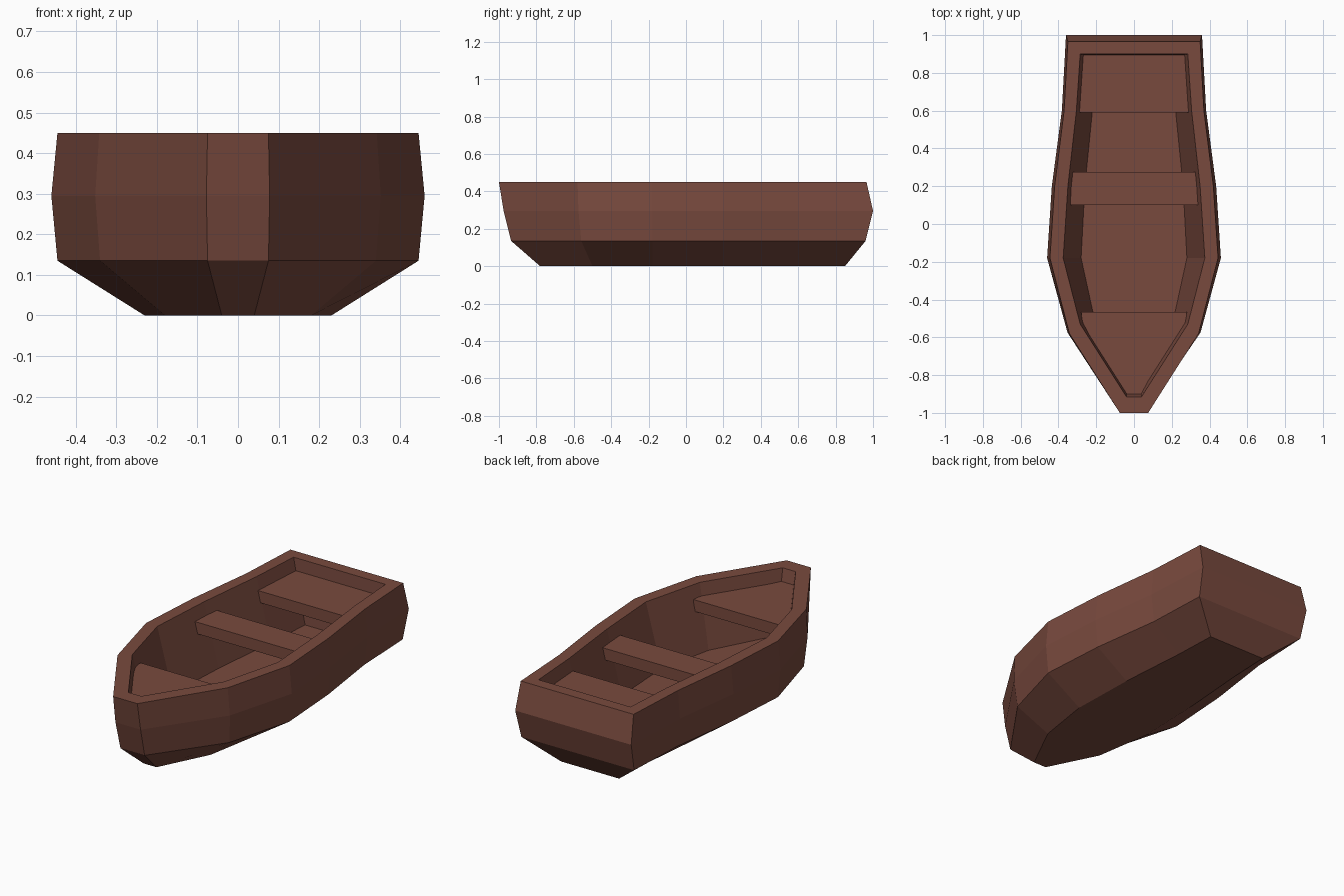
import bpy

if "Cube" in bpy.data.objects:
    bpy.data.objects.remove(bpy.data.objects["Cube"])

wood = bpy.data.materials.new("dark brown wood")
wood.diffuse_color = (0.19, 0.068, 0.048, 1)
wood.use_nodes = True
wood.node_tree.nodes["Principled BSDF"].inputs["Base Color"].default_value = wood.diffuse_color


def loft(name, rings):
    """Skin closed loops mirrored in x. Each ring: (half outline of (x, y) or (x, y), z)."""
    verts, faces = [], []
    n = 2 * len(rings[0][0])
    for half, z in rings:
        loop = list(half) + [(-x, y) for x, y in reversed(half)]
        verts += [(x, y, z) for x, y in loop]
    for r in range(len(rings) - 1):
        for i in range(n):
            j = (i + 1) % n
            faces.append((r * n + i, r * n + j, (r + 1) * n + j, (r + 1) * n + i))
    faces.append(tuple(reversed(range(n))))
    faces.append(tuple(range(len(verts) - n, len(verts))))
    mesh = bpy.data.meshes.new(name)
    mesh.from_pydata(verts, [], faces)
    mesh.materials.append(wood)
    obj = bpy.data.objects.new(name, mesh)
    bpy.context.collection.objects.link(obj)
    return obj


def outline(widths, bow, shoulder, stern):
    """Half outline through six stations from bow to stern."""
    return list(zip(widths, (bow, shoulder, -0.18, 0.2, 0.6, stern)))


# Hull: outside from keel plate up to the rim, then down the inside to the floor
loft("hull", [
    (outline((0.04, 0.18, 0.23, 0.22, 0.19, 0.18), -0.78, -0.50, 0.85), 0.0),
    (outline((0.075, 0.34, 0.445, 0.42, 0.365, 0.35), -0.935, -0.56, 0.96), 0.135),
    (outline((0.078, 0.352, 0.46, 0.435, 0.382, 0.36), -0.975, -0.575, 1.0), 0.295),
    (outline((0.075, 0.342, 0.445, 0.42, 0.37, 0.35), -1.0, -0.58, 0.965), 0.45),
    (outline((0.04, 0.285, 0.375, 0.35, 0.305, 0.285), -0.915, -0.53, 0.90), 0.45),
    (outline((0.03, 0.21, 0.28, 0.26, 0.22, 0.20), -0.84, -0.50, 0.88), 0.10),
])


def seat(name, half):
    loft(name, [(half, 0.315), (half, 0.38)])


# Seats, with their ends let slightly into the hull sides
seat("bow_seat", [(0.04, -0.91), (0.272, -0.53), (0.28, -0.465)])
seat("middle_seat", [(0.34, 0.10), (0.332, 0.275)])
seat("stern_seat", [(0.292, 0.59), (0.278, 0.905)])
